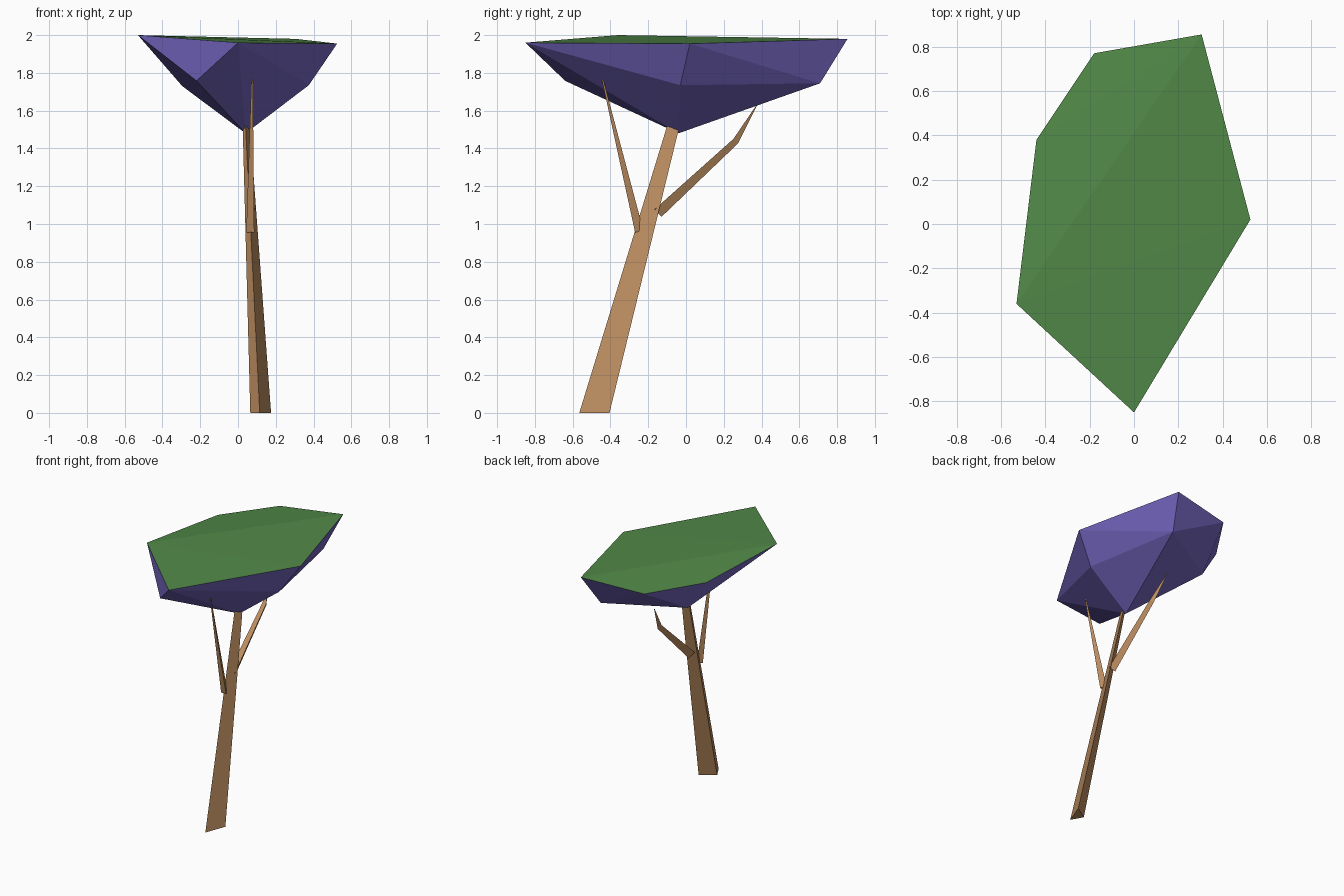
import bpy
import bmesh
from mathutils import Vector

cube = bpy.data.objects.get("Cube")
if cube:
    bpy.data.objects.remove(cube, do_unlink=True)


def make_material(name, rgb):
    mat = bpy.data.materials.new(name)
    mat.use_nodes = True
    colour = (*rgb, 1)
    mat.diffuse_color = colour
    mat.node_tree.nodes["Principled BSDF"].inputs["Base Color"].default_value = colour
    return mat


bark = make_material("bark brown", (0.51, 0.27, 0.12))
leaf = make_material("leaf green", (0.084, 0.25, 0.065))
under = make_material("underside purple", (0.18, 0.133, 0.53))


def finish(name, bm, materials):
    bmesh.ops.recalc_face_normals(bm, faces=bm.faces)
    mesh = bpy.data.meshes.new(name)
    for mat in materials:
        mesh.materials.append(mat)
    obj = bpy.data.objects.new(name, mesh)
    bpy.context.collection.objects.link(obj)
    # Upward faces of a two-coloured part take the first colour
    if len(materials) > 1:
        for face in bm.faces:
            face.normal_update()
            face.material_index = 0 if face.normal.z > 0.5 else 1
    bm.to_mesh(mesh)
    bm.free()
    return obj


def limb(name, rings):
    """Three-sided limb skinned through a list of triangular rings."""
    bm = bmesh.new()
    loops = [[bm.verts.new(p) for p in ring] for ring in rings]
    for low, high in zip(loops, loops[1:]):
        for i in range(3):
            j = (i + 1) % 3
            bm.faces.new((low[i], low[j], high[j], high[i]))
    bm.faces.new(loops[0])
    bm.faces.new(loops[-1])
    return finish(name, bm, [bark])


def branch(name, stations):
    """Tapering branch through (centre, radius) stations."""
    rings = []
    points = [Vector(c) for c, r in stations]
    for i, (centre, radius) in enumerate(stations):
        axis = points[min(i + 1, len(points) - 1)] - points[max(i - 1, 0)]
        side = Vector((1, 0, 0))
        up = axis.cross(side).normalized()
        rings.append([points[i] + radius * (up * u + side * s)
                      for u, s in ((1, 0), (-0.8, 0.85), (-0.8, -0.85))])
    return limb(name, rings)


# Leaning trunk
limb("trunk", [
    [(0.115, -0.565, 0), (0.175, -0.405, 0), (0.065, -0.475, 0)],
    [(0.04, -0.10, 1.52), (0.065, -0.04, 1.495), (0.025, -0.07, 1.51)],
])

# Side branches
branch("front_branch", [((0.065, -0.25, 0.96), 0.025), ((0.075, -0.453, 1.81), 0.003)])
branch("back_branch", [((0.065, -0.15, 1.06), 0.03), ((0.05, 0.262, 1.44), 0.019),
                       ((0.01, 0.375, 1.63), 0.002)])

# Faceted canopy: rim, lower ring and bottom point wrapped in a hull
rim = [(-0.53, -0.36, 2.0), (0, -0.85, 1.96), (0.525, 0.02, 1.955),
       (0.305, 0.855, 1.98), (-0.18, 0.77, 1.948), (-0.44, 0.38, 1.957)]
lower_ring = [(-0.22, -0.64, 1.758), (0.375, -0.03, 1.735),
              (0.235, 0.71, 1.745), (-0.295, 0.40, 1.73)]
bottom = [(0.04, -0.04, 1.48)]
bm = bmesh.new()
for point in rim + lower_ring + bottom:
    bm.verts.new(point)
bmesh.ops.convex_hull(bm, input=bm.verts)
finish("canopy", bm, [leaf, under])
